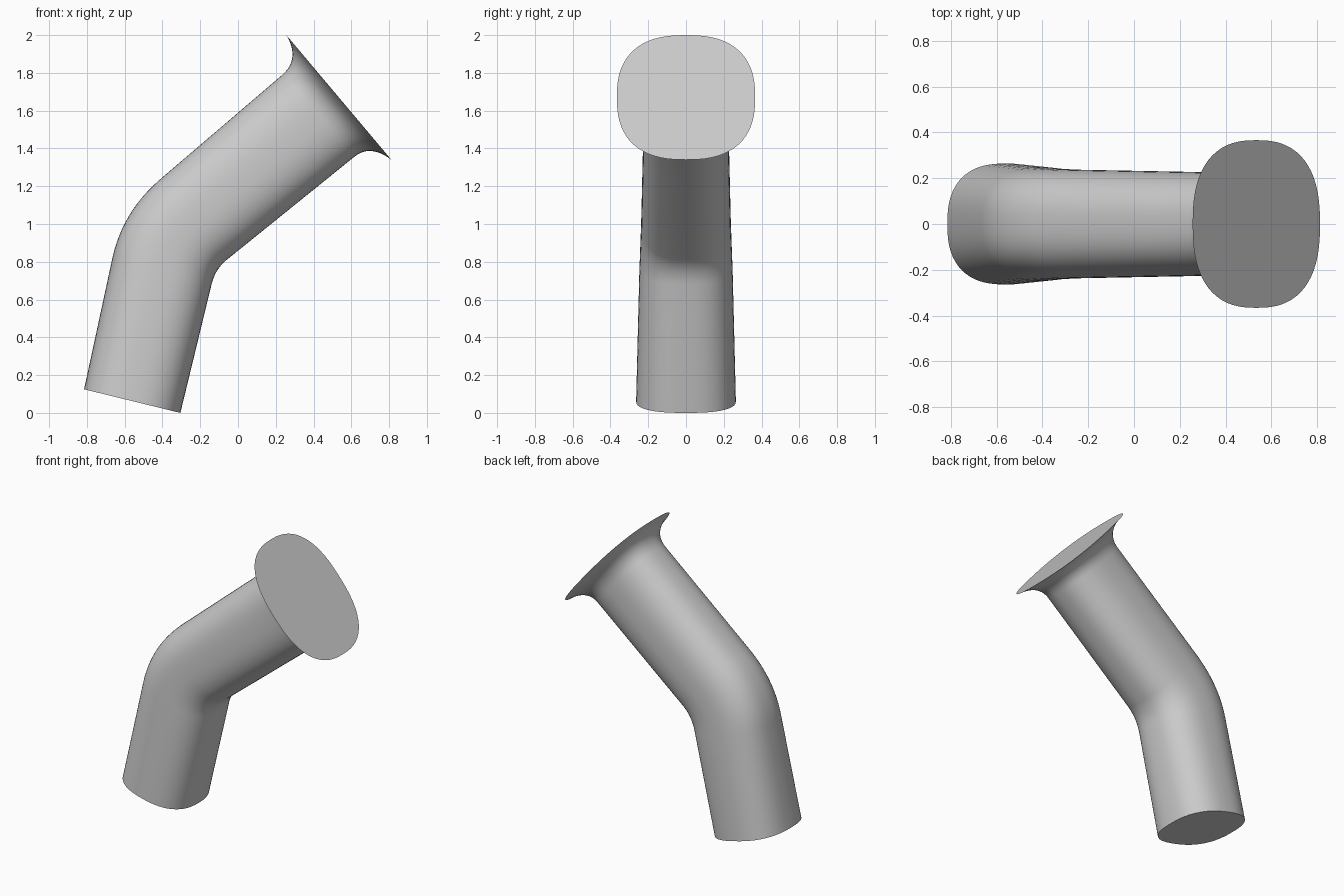
import bpy, bmesh, math
from mathutils import Vector

if "Cube" in bpy.data.objects:
    bpy.data.objects.remove(bpy.data.objects["Cube"], do_unlink=True)

SIDES = 64
ROUNDNESS = 2.5  # superellipse exponent of the cross-section


def station(lx, lz, rx, rz, half_width):
    """Outer edge, inner edge and half width of one cross-section."""
    return Vector((lx, lz, rx, rz, half_width))


def blend(a, ctrl, b, steps):
    """Quadratic curve between two stations, excluding its start."""
    ts = [i / steps for i in range(1, steps + 1)]
    return [a * (1 - t) ** 2 + ctrl * 2 * t * (1 - t) + b * t * t for t in ts]


def power(v):
    return math.copysign(abs(v) ** (2 / ROUNDNESS), v)


# Stations along the pipe: foot, elbow, straight arm, flared rim
foot = station(-0.815, 0.125, -0.305, 0.0, 0.264)
elbow_in = station(-0.665, 0.82, -0.14, 0.68, 0.247)
elbow_mid = station(-0.613, 1.06, -0.12, 0.762, 0.241)
elbow_out = station(-0.42, 1.23, -0.06, 0.81, 0.237)
neck = station(0.235, 1.79, 0.615, 1.355, 0.224)
flare = station(0.33, 1.875, 0.70, 1.425, 0.224)
rim = station(0.256, 2.0, 0.812, 1.34, 0.366)

path = [foot] + [foot.lerp(elbow_in, i / 4) for i in range(1, 5)]
path += blend(elbow_in, elbow_mid, elbow_out, 12)
path += [elbow_out.lerp(neck, i / 4) for i in range(1, 5)]
path += blend(neck, flare, rim, 14)

# Skin the cross-sections and close both ends
bm = bmesh.new()
rings = []
for lx, lz, rx, rz, width in path:
    ring = []
    for i in range(SIDES):
        a = math.tau * i / SIDES
        u, v = power(math.cos(a)), power(math.sin(a))
        ring.append(bm.verts.new(((lx + rx) / 2 + u * (rx - lx) / 2, v * width,
                                  (lz + rz) / 2 + u * (rz - lz) / 2)))
    rings.append(ring)
for low, high in zip(rings, rings[1:]):
    for i in range(SIDES):
        j = (i + 1) % SIDES
        bm.faces.new((low[i], low[j], high[j], high[i]))
bm.faces.new(rings[0][::-1])
bm.faces.new(rings[-1])
bmesh.ops.recalc_face_normals(bm, faces=bm.faces)

mesh = bpy.data.meshes.new("bent_flared_pipe")
bm.to_mesh(mesh)
bm.free()
pipe = bpy.data.objects.new("bent_flared_pipe", mesh)
bpy.context.collection.objects.link(pipe)

# Single plain grey
grey = bpy.data.materials.new("light_grey")
grey.use_nodes = True
colour = (0.6, 0.6, 0.6, 1)
grey.diffuse_color = colour
grey.node_tree.nodes["Principled BSDF"].inputs["Base Color"].default_value = colour
mesh.materials.append(grey)

bpy.context.view_layer.objects.active = pipe
pipe.select_set(True)
bpy.ops.object.shade_smooth_by_angle(angle=math.radians(40))
